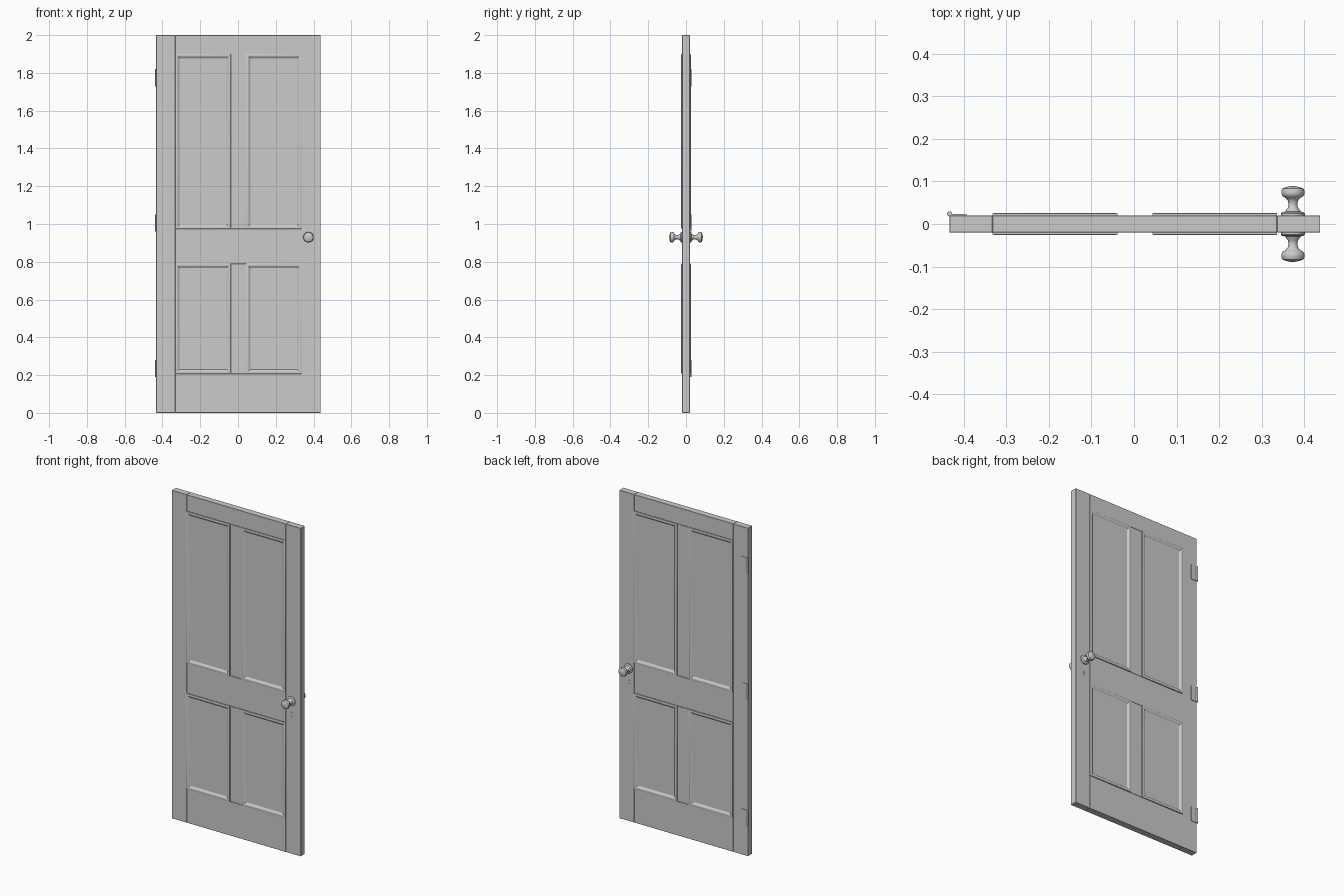
import bpy, bmesh, math
from mathutils import Matrix, Vector

if "Cube" in bpy.data.objects:
    bpy.data.objects.remove(bpy.data.objects["Cube"])

CX, T = 0.002, 0.02          # door centre in x, half thickness
X0, X1 = -0.433, 0.437       # door edges
S0, S1 = -0.332, 0.336       # inner stile edges
M0, M1 = -0.039, 0.043       # centre muntin edges


def finish(name, bm, smooth=None):
    bmesh.ops.recalc_face_normals(bm, faces=bm.faces)
    me = bpy.data.meshes.new(name)
    bm.to_mesh(me)
    bm.free()
    ob = bpy.data.objects.new(name, me)
    bpy.context.collection.objects.link(ob)
    if smooth:
        bpy.ops.object.select_all(action='DESELECT')
        ob.select_set(True)
        bpy.context.view_layer.objects.active = ob
        bpy.ops.object.shade_smooth_by_angle(angle=math.radians(smooth))
    return ob


def box(name, x0, x1, y0, y1, z0, z1, bevel=0.0):
    bm = bmesh.new()
    bmesh.ops.create_cube(bm, size=1, matrix=Matrix.Translation(
        ((x0 + x1) / 2, (y0 + y1) / 2, (z0 + z1) / 2))
        @ Matrix.Diagonal((x1 - x0, y1 - y0, z1 - z0, 1)))
    ob = finish(name, bm)
    if bevel:
        mod = ob.modifiers.new("edge", 'BEVEL')
        mod.width = bevel
        mod.segments = 1
    return ob


def cylinder(name, r, depth, matrix, segs=20):
    bm = bmesh.new()
    bmesh.ops.create_cone(bm, cap_ends=True, segments=segs, radius1=r,
                          radius2=r, depth=depth, matrix=matrix)
    return finish(name, bm, 40)


# moulding and raised panel: (inset from opening, distance from door centre)
PANEL = [(0, 0.017), (0, 0.0245), (0.003, 0.0258), (0.010, 0.0258),
         (0.014, 0.0235), (0.020, 0.0185), (0.028, 0.0145), (0.036, 0.0125),
         (0.040, 0.008), (0.059, 0.010), (0.060, 0.0125)]


def panel(name, x0, x1, z0, z1, side):
    bm = bmesh.new()
    rings = []
    for d, h in PANEL:
        rings.append([bm.verts.new((x, side * h, z)) for x, z in
                      ((x0 + d, z0 + d), (x1 - d, z0 + d),
                       (x1 - d, z1 - d), (x0 + d, z1 - d))])
    for a, b in zip(rings, rings[1:]):
        for i in range(4):
            j = (i + 1) % 4
            bm.faces.new((a[i], a[j], b[j], b[i]))
    bm.faces.new(rings[-1])
    bm.faces.new(rings[0][::-1])
    finish(name, bm, 35)


# turned knob: (radius, distance from door centre)
KNOB = [(0, 0.019), (0.028, 0.019), (0.028, 0.025), (0.025, 0.028),
        (0.018, 0.029), (0.017, 0.032), (0.012, 0.038), (0.0105, 0.046),
        (0.012, 0.055), (0.017, 0.061), (0.024, 0.065), (0.027, 0.070),
        (0.027, 0.077), (0.025, 0.083), (0.018, 0.086), (0.008, 0.0885), (0, 0.089)]


def knob(name, x, z, side):
    bm = bmesh.new()
    pts = [bm.verts.new((x + r, side * h, z)) for r, h in KNOB]
    edges = [bm.edges.new(p) for p in zip(pts, pts[1:])]
    bmesh.ops.spin(bm, geom=pts + edges, cent=Vector((x, 0, z)), axis=(0, 1, 0),
                   angle=math.tau, steps=32)
    bmesh.ops.remove_doubles(bm, verts=bm.verts, dist=1e-5)
    finish(name, bm, 40)


# stiles, rails and muntins
for name, x0, x1, z0, z1 in (
        ("hinge_stile", X0, S0, 0, 2), ("lock_stile", S1, X1, 0, 2),
        ("top_rail", S0, S1, 1.9, 2), ("lock_rail", S0, S1, 0.79, 0.975),
        ("bottom_rail", S0, S1, 0, 0.208),
        ("upper_muntin", M0, M1, 0.975, 1.9), ("lower_muntin", M0, M1, 0.208, 0.79)):
    box(name, x0, x1, -T, T, z0, z1, bevel=0.001)

# panels, knobs and keyhole plates on both faces
for side, face in ((-1, "front"), (1, "back")):
    for row, z0, z1 in (("upper", 0.975, 1.9), ("lower", 0.208, 0.79)):
        panel(f"{row}_left_panel_{face}", S0, M0, z0, z1, side)
        panel(f"{row}_right_panel_{face}", M1, S1, z0, z1, side)
    knob(f"knob_{face}", 0.373, 0.93, side)
    cylinder(f"keyhole_plate_{face}", 0.01, 0.004,
             Matrix.Translation((0.373, side * T, 0.848))
             @ Matrix.Rotation(math.pi / 2, 4, 'X')
             @ Matrix.Diagonal((0.7, 1.5, 1, 1)))

# hinges on the back edge
for i, z in enumerate((0.235, 1.005, 1.775)):
    box(f"hinge_leaf_{i + 1}", X0, -0.393, T - 0.002, T + 0.003, z - 0.045, z + 0.045)
    cylinder(f"hinge_barrel_{i + 1}", 0.006, 0.092,
             Matrix.Translation((-0.433, T + 0.004, z)), 16)
